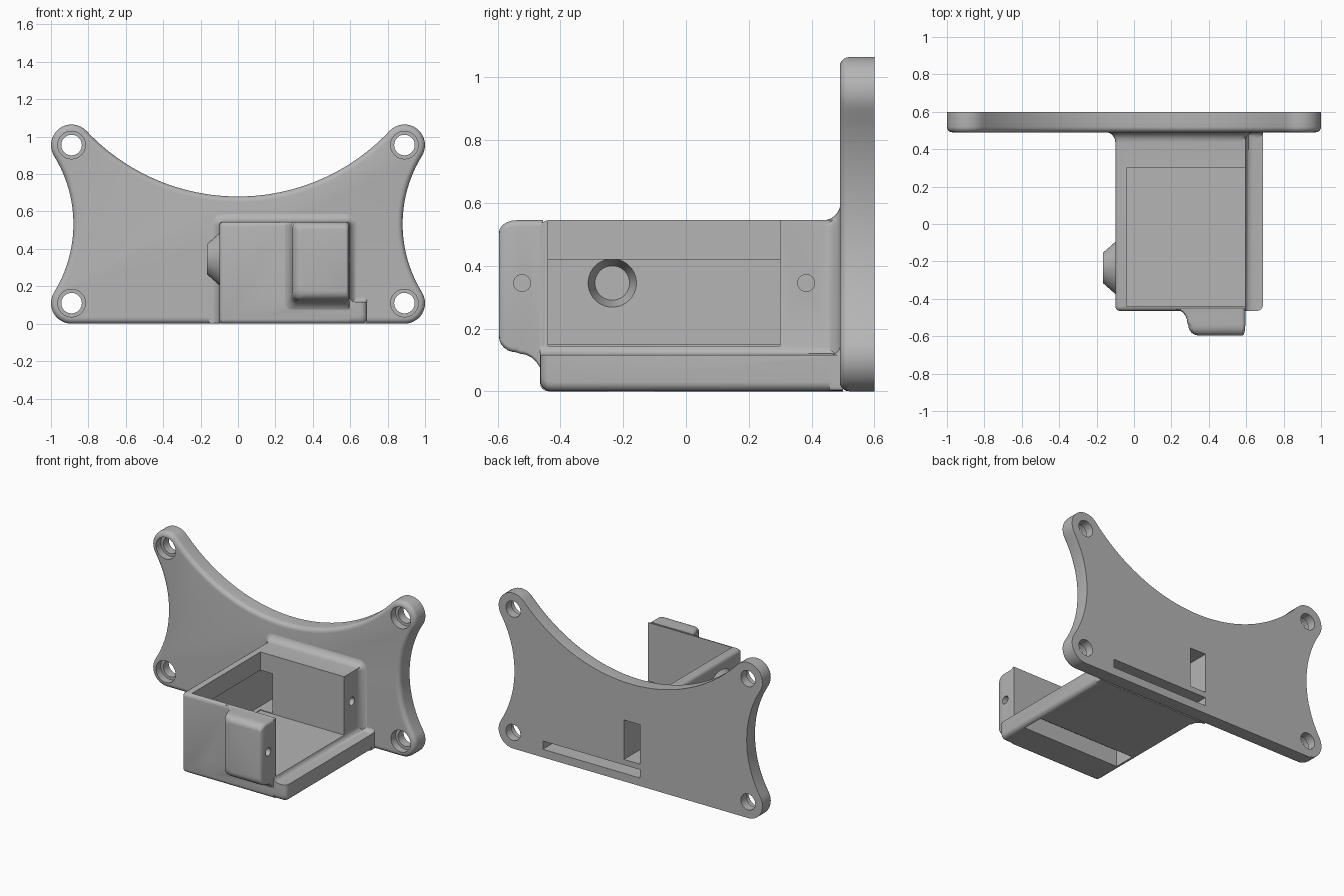
import bpy, bmesh
from math import pi, sin, cos, atan2, hypot, radians
from mathutils import Vector, Matrix

if "Cube" in bpy.data.objects:
    bpy.data.objects.remove(bpy.data.objects["Cube"])

grey = bpy.data.materials.new("light grey plastic")
grey.use_nodes = True
grey.diffuse_color = (0.46, 0.46, 0.46, 1)
grey.node_tree.nodes["Principled BSDF"].inputs["Base Color"].default_value = (0.46, 0.46, 0.46, 1)


def make(name, bm):
    bmesh.ops.recalc_face_normals(bm, faces=bm.faces)
    mesh = bpy.data.meshes.new(name)
    bm.to_mesh(mesh)
    bm.free()
    mesh.materials.append(grey)
    ob = bpy.data.objects.new(name, mesh)
    bpy.context.collection.objects.link(ob)
    return ob


def loft(name, layers):
    """Skin a stack of (y, [(x, z), ...]) outlines and cap both ends."""
    bm = bmesh.new()
    rings = [[bm.verts.new((x, y, z)) for x, z in pts] for y, pts in layers]
    n = len(rings[0])
    for a, b in zip(rings, rings[1:]):
        for i in range(n):
            j = (i + 1) % n
            bm.faces.new((a[i], a[j], b[j], b[i]))
    bm.faces.new(rings[0])
    bm.faces.new(rings[-1])
    return make(name, bm)


def box(name, x, y, z, bevel=0, keep=None):
    bm = bmesh.new()
    size = Vector((x[1] - x[0], y[1] - y[0], z[1] - z[0]))
    mid = Vector((sum(x), sum(y), sum(z))) / 2
    bmesh.ops.create_cube(bm, size=1, matrix=Matrix.Translation(mid) @ Matrix.Diagonal(size).to_4x4())
    if bevel:
        edges = [e for e in bm.edges if keep(e)]
        bmesh.ops.bevel(bm, geom=edges, offset=bevel, segments=4, profile=0.5, affect='EDGES')
    return make(name, bm)


def rod(name, start, end, r1, r2, sides=40):
    a, b = Vector(start), Vector(end)
    turn = (b - a).to_track_quat('Z', 'Y').to_matrix().to_4x4()
    bm = bmesh.new()
    bmesh.ops.create_cone(bm, cap_ends=True, segments=sides, radius1=r1, radius2=r2,
                          depth=(b - a).length, matrix=Matrix.Translation((a + b) / 2) @ turn)
    return make(name, bm)


def boolean(target, others, operation):
    for o in others:
        m = target.modifiers.new("cut", 'BOOLEAN')
        m.operation, m.solver, m.object = operation, 'EXACT', o
        dg = bpy.context.evaluated_depsgraph_get()
        mesh = bpy.data.meshes.new_from_object(target.evaluated_get(dg))
        target.modifiers.clear()
        target.data = mesh


def arc(cx, cz, r, a0, a1, n):
    return [(cx + r * cos(a0 + (a1 - a0) * i / n), cz + r * sin(a0 + (a1 - a0) * i / n))
            for i in range(n + 1)]


def rounded(x0, x1, z0, z1, radii):
    """Rounded rectangle; radii run bottom-right, top-right, top-left, bottom-left."""
    pts = []
    for k, r in enumerate(radii):
        cx = x1 - r if k < 2 else x0 + r
        cz = z1 - r if k in (1, 2) else z0 + r
        pts += arc(cx, cz, r, (k - 1) * pi / 2, k * pi / 2, 5)
    return pts


# Mounting plate: four round ears joined by tangent concave arcs
EAR, EX, LOW, HIGH = 0.11, 0.89, 0.11, 0.955
SIDE_X, SIDE_R, TOP_Z, TOP_R = 1.574, 0.694, 1.791, 1.111


def plate_outline(d):
    mid = (LOW + HIGH) / 2
    s = atan2(mid - LOW, SIDE_X - EX)
    t = atan2(TOP_Z - HIGH, -EX)
    right = arc(EX, LOW, EAR - d, -pi / 2, s, 12)
    right += arc(SIDE_X, mid, SIDE_R + d, pi + s, pi - s, 20)[1:-1]
    right += arc(EX, HIGH, EAR - d, -s, t, 16)
    right += arc(0, TOP_Z, TOP_R + d, t - pi, -pi / 2, 24)[1:]
    return right + [(-x, z) for x, z in reversed(right[:-1])]


layers = [(0.6, plate_outline(0))]
for i in range(6):
    a = i * pi / 10
    layers.append((0.52 - 0.03 * sin(a), plate_outline(0.03 * (1 - cos(a)))))
plate = loft("mounting_plate", layers)

# Tray shell and floor with the outer lip
XR = 0.595


def shell_edge(e):
    return not (all(v.co.x > XR - 0.01 for v in e.verts) or all(v.co.y > 0.49 for v in e.verts))


tray = box("device_tray", (-0.1, XR), (-0.465, 0.5), (0, 0.545), 0.025, shell_edge)

lip_top = [(0.69, 0.115), (0.635, 0.115), (0.612, 0.12), (0.6, 0.13), (XR, 0.145), (0.57, 0.14), (0.1, 0.14)]
lip_layers = []
for i in range(6):
    a = i * pi / 10
    o = 0.035 * (1 - sin(a))
    pts = [(0.1, o)] + arc(0.66 - o, 0.03 + o, 0.03, -pi / 2, 0, 5)
    lip_layers.append((-0.465 + 0.035 * (1 - cos(a)), pts + [(min(x, 0.69 - o), z) for x, z in lip_top]))
lip_layers.append((0.5, lip_layers[-1][1]))
lip = loft("floor_lip", lip_layers)

# Front screw boss, flaring softly into the front wall
boss_layers = []
for i in range(7):      # concave root
    a = i * pi / 12
    f = 1 - sin(a)
    boss_layers.append((-0.455 - 0.075 * (1 - cos(a)),
                        rounded(0.285 - 0.07 * f, XR, 0.12 - 0.09 * f, 0.545, (0.012, 0.02, 0.02, 0.04))))
for i in range(7):      # convex nose
    a = i * pi / 12
    f = 1 - cos(a)
    boss_layers.append((-0.54 - 0.056 * sin(a),
                        rounded(0.29 + 0.055 * f, XR - 0.015 * f, 0.124 + 0.05 * f, 0.545 - 0.04 * f,
                                (0.015, 0.02, 0.03, 0.04))))
boss = loft("screw_boss", boss_layers)


# Fillets where the tray and the lip meet the plate
def collar(name, size, x1, z1, side, x0):
    rows = []
    for i in range(7):
        a = i * pi / 12
        o = size * (1 - cos(a))
        rows.append((0.492 - size + size * sin(a),
                     rounded(x0 - o, x1 + side * o, 0.002, z1 + o, (0.01, 0.02 + side * o, 0.02 + o, 0.01))))
    return loft(name, rows + [(0.5, rows[-1][1])])


tray_collar = collar("tray_collar", 0.055, XR, 0.545, 1, -0.1)
lip_collar = collar("lip_collar", 0.035, 0.69, 0.115, 0, 0.2)

# Side bump around the shaft recess
BY, BZ = -0.235, 0.345
bump = rod("side_bump", (-0.09, BY, BZ), (-0.167, BY, BZ), 0.148, 0.08)

parts = [lip, boss, tray_collar, lip_collar, bump]
boolean(tray, parts, 'UNION')

# Openings: device pocket, wall groove, cable window, floor slot, shaft recess
pocket = box("pocket", (-0.04, 1), (-0.44, 0.3), (0.145, 1))
groove = box("groove", (-0.07, 0.05), (-0.44, 0.29), (0.15, 0.42))
window = box("window", (-0.07, 0.05), (0.2, 0.7), (0.15, 0.42))
slot = box("slot", (-0.07, 0.665), (-0.25, 0.7), (0.055, 0.112))
slot_mouth = box("slot_mouth", (-0.07, 0.665), (-0.25, -0.1), (-0.1, 0.1))
recess = rod("shaft_recess", (-0.06, BY, BZ), (-0.145, BY, BZ), 0.08, 0.055)
screws = [rod("screw_hole", (0.3, y, BZ), (0.7, y, BZ), 0.027, 0.027, 24) for y in (-0.522, 0.383)]
tray_cuts = [pocket, groove, window, slot, slot_mouth, recess] + screws
boolean(tray, tray_cuts, 'DIFFERENCE')

# Counterbored mounting holes in the plate
holes = []
for x in (-EX, EX):
    for z in (LOW, HIGH):
        holes.append(rod("bolt_hole", (x, 0.4, z), (x, 0.7, z), 0.055, 0.055, 32))
        holes.append(rod("counterbore", (x, 0.4, z), (x, 0.54, z), 0.074, 0.074, 32))
boolean(plate, holes + [window, slot], 'DIFFERENCE')

for o in parts + tray_cuts + holes:
    bpy.data.objects.remove(o)

# Smooth shading with sharp edges kept
for o in bpy.context.selected_objects:
    o.select_set(False)
for o in (plate, tray):
    o.select_set(True)
    bpy.context.view_layer.objects.active = o
bpy.ops.object.shade_smooth_by_angle(angle=radians(32))
